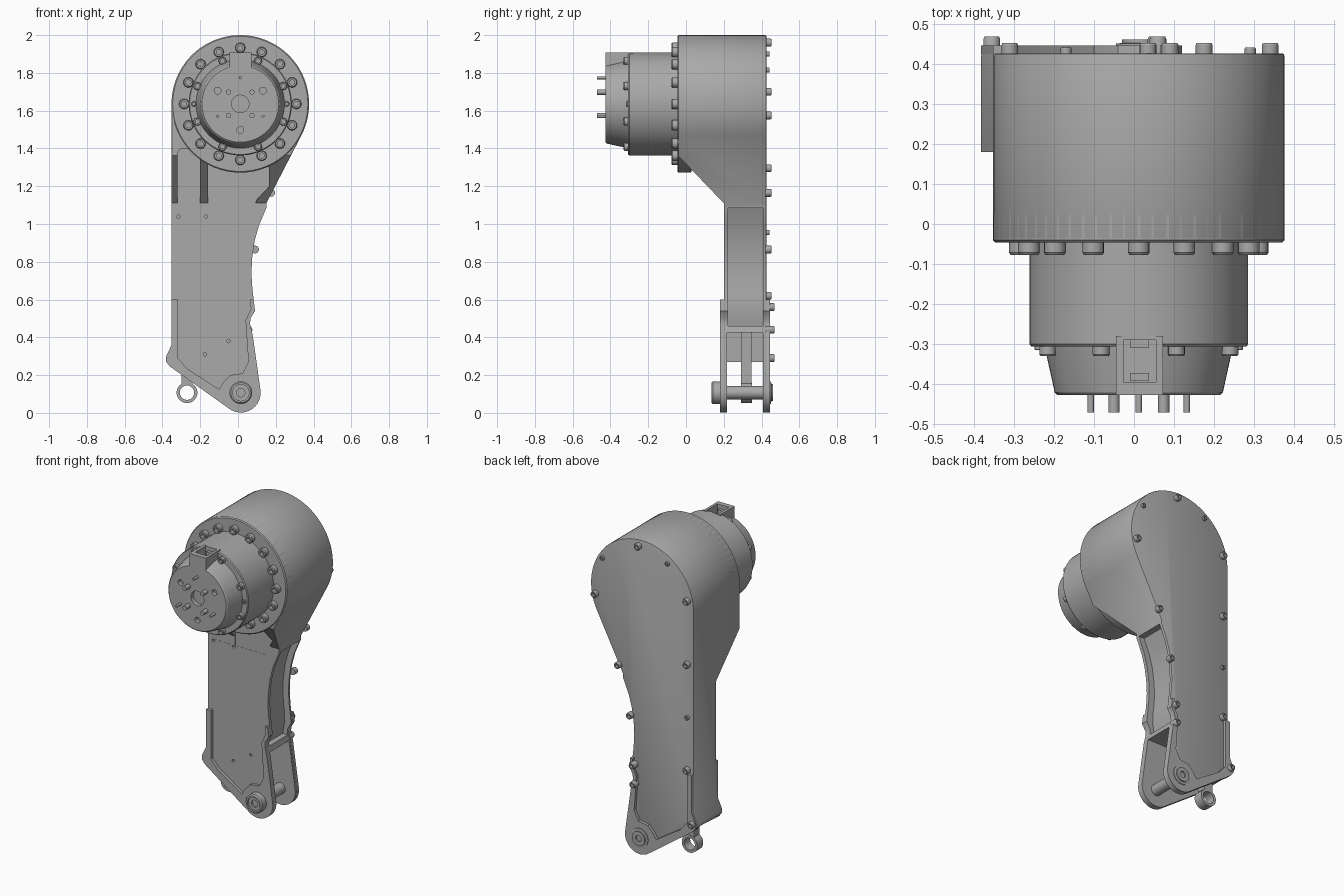
import bpy, bmesh
from math import cos, sin, radians, tau
from mathutils import Vector

if "Cube" in bpy.data.objects:
    bpy.data.objects.remove(bpy.data.objects["Cube"])

grey = bpy.data.materials.new("machined_grey")
grey.use_nodes = True
grey.diffuse_color = (0.4, 0.4, 0.4, 1)
grey.node_tree.nodes["Principled BSDF"].inputs["Base Color"].default_value = (0.4, 0.4, 0.4, 1)

HX, HZ, HR = 0.012, 1.636, 0.364      # head axis and radius
KX, KZ, KR = 0.015, 0.107, 0.105      # knee pin axis and radius
parts = []


def finish(name, bm):
    bmesh.ops.recalc_face_normals(bm, faces=bm.faces)
    mesh = bpy.data.meshes.new(name)
    bm.to_mesh(mesh)
    bm.free()
    mesh.materials.append(grey)
    obj = bpy.data.objects.new(name, mesh)
    bpy.context.scene.collection.objects.link(obj)
    parts.append(obj)
    return obj


def prism(name, pts, a, b, axis="y"):
    """Extrude an (x, z) outline along y, or a (y, z) outline along x."""
    bm = bmesh.new()
    place = (lambda u, v: (u, a, v)) if axis == "y" else (lambda u, v: (a, u, v))
    face = bm.faces.new([bm.verts.new(place(u, v)) for u, v in pts])
    new = bmesh.ops.extrude_face_region(bm, geom=[face])["geom"]
    move = Vector((0, b - a, 0)) if axis == "y" else Vector((b - a, 0, 0))
    bmesh.ops.translate(bm, vec=move, verts=[g for g in new if isinstance(g, bmesh.types.BMVert)])
    return finish(name, bm)


def box(name, x0, x1, y0, y1, z0, z1):
    return prism(name, [(x0, z0), (x1, z0), (x1, z1), (x0, z1)], y0, y1)


def lathe(name, x, z, profile, n=48, closed=False):
    """Spin an (r, y) profile around the y direction through (x, z)."""
    bm = bmesh.new()
    rings = [[bm.verts.new((x + r * cos(tau * i / n), y, z + r * sin(tau * i / n)))
              for i in range(n)] for r, y in profile]
    pairs = list(zip(rings, rings[1:]))
    if closed:
        pairs.append((rings[-1], rings[0]))
    for p, q in pairs:
        for i in range(n):
            j = (i + 1) % n
            bm.faces.new((p[i], p[j], q[j], q[i]))
    if not closed:
        bm.faces.new(rings[0])
        bm.faces.new(rings[-1])
    return finish(name, bm)


def rod(name, x, z, r, y0, y1, n=32):
    return lathe(name, x, z, [(r, y0), (r, y1)], n)


def bolt(name, x, z, r, base, tip):
    """Socket head bolt: rounded rim and a sunk drive."""
    d = tip - base
    return lathe(name, x, z, [(r, base), (r, base + d * 0.85), (r * 0.85, tip),
                              (r * 0.5, tip), (r * 0.5, base + d * 0.4)], 16)


def arc(cx, cz, r, start, end, n):
    steps = [radians(start + (end - start) * i / n) for i in range(n + 1)]
    return [(cx + r * cos(t), cz + r * sin(t)) for t in steps]


def cut(target, cutters, bevel=0):
    if bevel:
        m = target.modifiers.new("edge", "BEVEL")
        m.width, m.segments, m.limit_method, m.angle_limit = bevel, 2, "ANGLE", radians(60)
    for c in cutters:
        m = target.modifiers.new("cut", "BOOLEAN")
        m.object, m.solver = c, "EXACT"
    bpy.context.view_layer.update()
    mesh = bpy.data.meshes.new_from_object(target.evaluated_get(bpy.context.evaluated_depsgraph_get()))
    target.modifiers.clear()
    target.data = mesh
    for c in cutters:
        parts.remove(c)
        bpy.data.objects.remove(c)


# Leg outline pieces
waist = [(0.15, 1.11), (0.15, 1.085), (0.11, 0.99), (0.088, 0.91), (0.075, 0.82),
         (0.071, 0.74), (0.076, 0.66), (0.083, 0.6)]
calf = [(0.09, 0.54), (0.066, 0.5), (0.064, 0.47), (0.078, 0.41)]
knee = arc(KX, KZ, KR, 8, -125, 16)
heel = [(-0.36, 0.245), (-0.38, 0.27), (-0.382, 0.295), (-0.352, 0.36)]
outline = arc(HX, HZ, HR, 180, -27, 56) + waist + calf + knee + heel

# Housing with sloped shoulder, ribbed pockets, side channel and open fork
housing = prism("leg_housing", outline, -0.042, 0.426)
cutters = [
    prism("shoulder_cut", [(-0.2, 1.527), (0.2, 1.11), (0.2, -0.2), (-0.2, -0.2)], -1, 1, "x"),
    prism("outer_pocket", [(-0.32, 1.05), (-0.2, 1.05), (-0.2, 1.34), (-0.26, 1.4),
                           (-0.3, 1.4), (-0.32, 1.38)], -0.2, 0.201),
    prism("inner_pocket", [(-0.16, 1.05), (0.07, 1.05), (0.1, 1.13), (0.165, 1.2),
                           (0.165, 1.3), (0.1, 1.34), (-0.16, 1.34)], -0.2, 0.201),
    prism("side_channel", [(x - 0.04, z) for x, z in waist[1:]] + [(0.045, 0.54), (0.03, 0.46),
                          (0.4, 0.46), (0.4, 1.085)], 0.222, 0.408),
    prism("fork_gap", [(0.4, 0.425), (-0.31, 0.425), (-0.31, 0.27), (-0.5, 0.27),
                       (-0.5, -0.1), (0.4, -0.1)], 0.216, 0.407),
]
for x, z in [(-0.315, 1.04), (-0.17, 1.04), (-0.175, 0.31), (-0.05, 0.38)]:
    cutters.append(rod("pilot_hole", x, z, 0.009, 0.15, 0.21, 12))
cut(housing, cutters, 0.007)

# Raised rims on both faces of the lower leg
inner = [(-0.318, 0.6), (-0.318, 0.29), (-0.27, 0.235), (-0.1, 0.125), (-0.075, 0.165),
         (-0.04, 0.2), (0.025, 0.21), (0.055, 0.27), (0.04, 0.49), (0.068, 0.55), (0.065, 0.6)]
rim = [waist[-1]] + calf + knee + heel + [(-0.352, 0.6)] + inner
prism("front_rim", rim, 0.18, 0.203)
prism("back_rim", rim, 0.423, 0.445)

# Knee pin and its bosses
rod("knee_pin", KX, KZ, 0.035, 0.17, 0.45)
lathe("front_knee_boss", KX, KZ, [(0.06, 0.185), (0.06, 0.142), (0.053, 0.135), (0.043, 0.135),
                                  (0.043, 0.145), (0.022, 0.145), (0.022, 0.155)])
lathe("back_knee_boss", KX, KZ, [(0.06, 0.44), (0.06, 0.45), (0.045, 0.452), (0.045, 0.46),
                                 (0.02, 0.46), (0.02, 0.45)])

# Push rod with eye
lathe("push_rod_eye", -0.27, KZ, [(0.055, 0.29), (0.055, 0.35), (0.038, 0.35), (0.038, 0.29)],
      closed=True)
box("push_rod", -0.3, -0.24, 0.292, 0.348, 0.155, 0.44)

# Motor flange, barrel and front cap
lathe("motor_flange", HX, HZ, [(0.358, 0.03), (0.364, 0.024), (0.364, -0.04), (0.358, -0.046)], 64)
barrel = lathe("motor_barrel", HX, HZ, [(0.273, -0.03), (0.273, -0.3), (0.268, -0.306)], 64)
cap = lathe("motor_cap", HX, HZ, [(0.235, -0.3), (0.232, -0.32), (0.21, -0.42), (0.203, -0.427),
                                  (0.046, -0.427), (0.046, -0.4)], 64)
cap_cuts = [rod("cap_hole", HX + x, HZ + z, 0.018, -0.44, -0.4, 16)
            for x, z in [(-0.12, 0.07), (0.12, 0.07), (0, -0.138)]]
cap_cuts.append(box("socket_cut", -0.026, 0.055, -0.395, -0.29, 1.8, 2))
cut(cap, cap_cuts)
cut(barrel, [box("barrel_notch", -0.026, 0.055, -0.35, -0.29, 1.8, 2)])

# Cable socket on top of the cap
socket = box("cable_socket", -0.045, 0.072, -0.427, -0.28, 1.79, 1.909)
cut(socket, [box("socket_well", -0.026, 0.055, -0.395, -0.29, 1.82, 2)])
for y in (-0.382, -0.3):
    box("socket_contact", -0.01, 0.038, y - 0.01, y + 0.01, 1.81, 1.885)

# Output pins
for x, z, r in [(-0.062, 0.062, 0.014), (0.062, 0.062, 0.014), (-0.062, -0.062, 0.014),
                (0.062, -0.062, 0.014), (-0.12, -0.066, 0.008), (0.12, -0.066, 0.008),
                (0, 0.138, 0.008)]:
    rod("output_pin", HX + x, HZ + z, r, -0.42, -0.47, 16)

# Bolt circles
for x, z in arc(HX, HZ, 0.297, 0, 337.5, 15):
    bolt("flange_bolt", x, z, 0.027, -0.04, -0.077)
for x, z in arc(HX, HZ, 0.246, 22.5, 337.5, 7):
    bolt("cap_bolt", x, z, 0.021, -0.3, -0.33)
for x in (-0.246, 0.246):
    bolt("cap_side_screw", HX + x, HZ, 0.014, -0.3, -0.315)

# Back cover bolts
for x, z in [(0.035, 1.96), (-0.31, 1.7), (0.34, 1.575), (-0.31, 1.295), (0.175, 1.165),
             (0.09, 0.865), (0.06, 0.56), (-0.31, 0.62), (0.055, 0.44), (-0.355, 0.29)]:
    bolt("cover_bolt", x, z, 0.021, 0.42, 0.452 if z > 0.6 else 0.468)
for x, z in [(-0.17, 1.9), (0.29, 1.815), (-0.31, 0.955)]:
    bolt("cover_screw", x, z, 0.014, 0.42, 0.441)

# Smooth round surfaces, keep edges crisp
bpy.ops.object.select_all(action="DESELECT")
for p in parts:
    p.select_set(True)
bpy.context.view_layer.objects.active = housing
bpy.ops.object.shade_smooth_by_angle(angle=radians(30))
